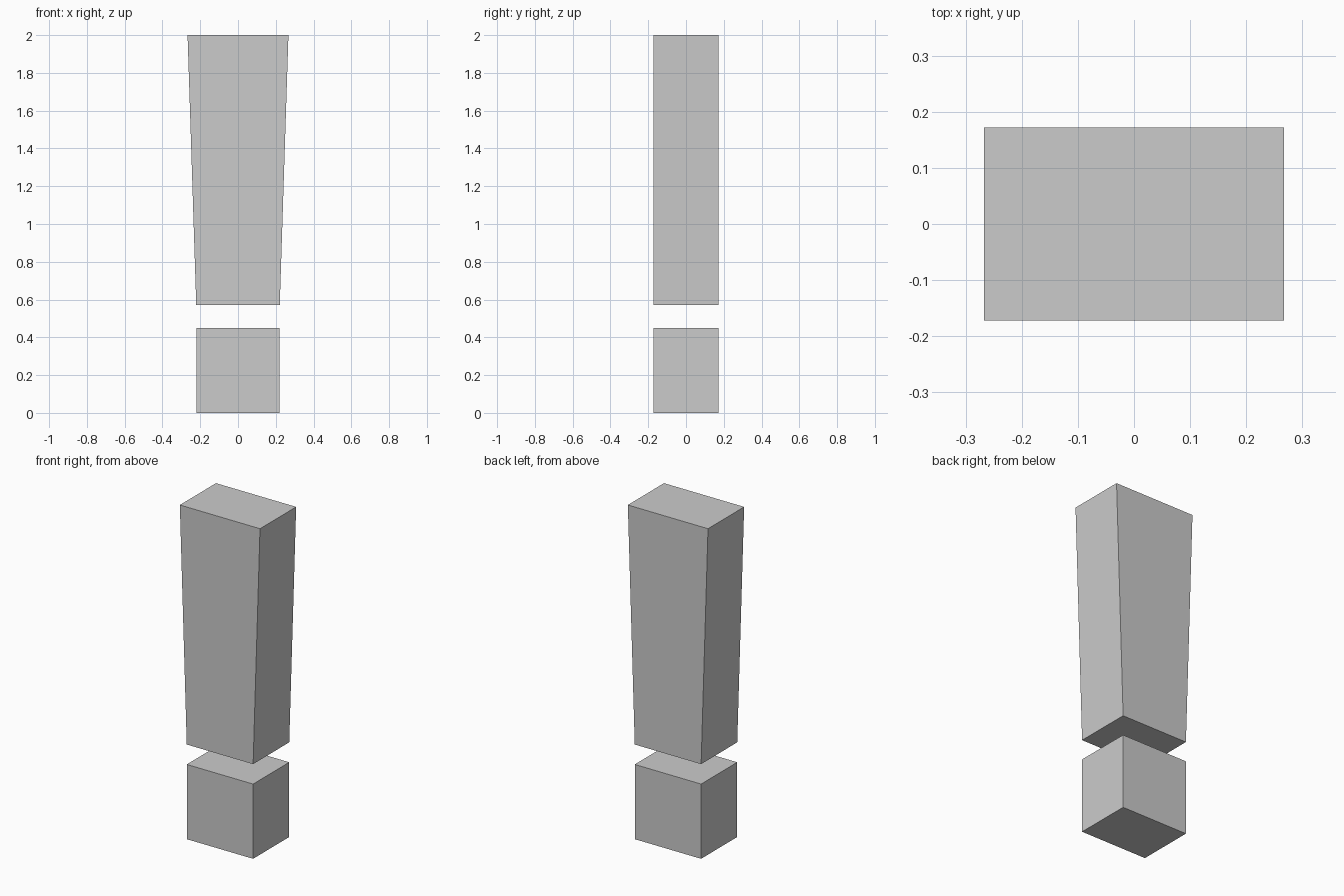
import bpy
import bmesh

default = bpy.data.objects.get("Cube")
if default:
    bpy.data.objects.remove(default, do_unlink=True)

DEPTH = 0.344

# Single plain material
grey = bpy.data.materials.new("light_grey")
grey.use_nodes = True
colour = (0.6, 0.6, 0.6, 1)
grey.diffuse_color = colour
grey.node_tree.nodes["Principled BSDF"].inputs["Base Color"].default_value = colour


def tapered_block(name, bottom, top, width_bottom, width_top):
    """Flat-sided block whose width changes evenly from bottom to top."""
    bm = bmesh.new()
    bmesh.ops.create_cube(bm, size=1)
    for v in bm.verts:
        upper = v.co.z > 0
        v.co.x *= width_top if upper else width_bottom
        v.co.y *= DEPTH
        v.co.z = top if upper else bottom
    mesh = bpy.data.meshes.new(name)
    bm.to_mesh(mesh)
    bm.free()
    mesh.materials.append(grey)
    obj = bpy.data.objects.new(name, mesh)
    bpy.context.collection.objects.link(obj)
    return obj


# Square dot below, long stroke widening upward above a gap
tapered_block("lower_block", 0, 0.45, 0.442, 0.442)
tapered_block("upper_stroke", 0.57, 2, 0.442, 0.534)
